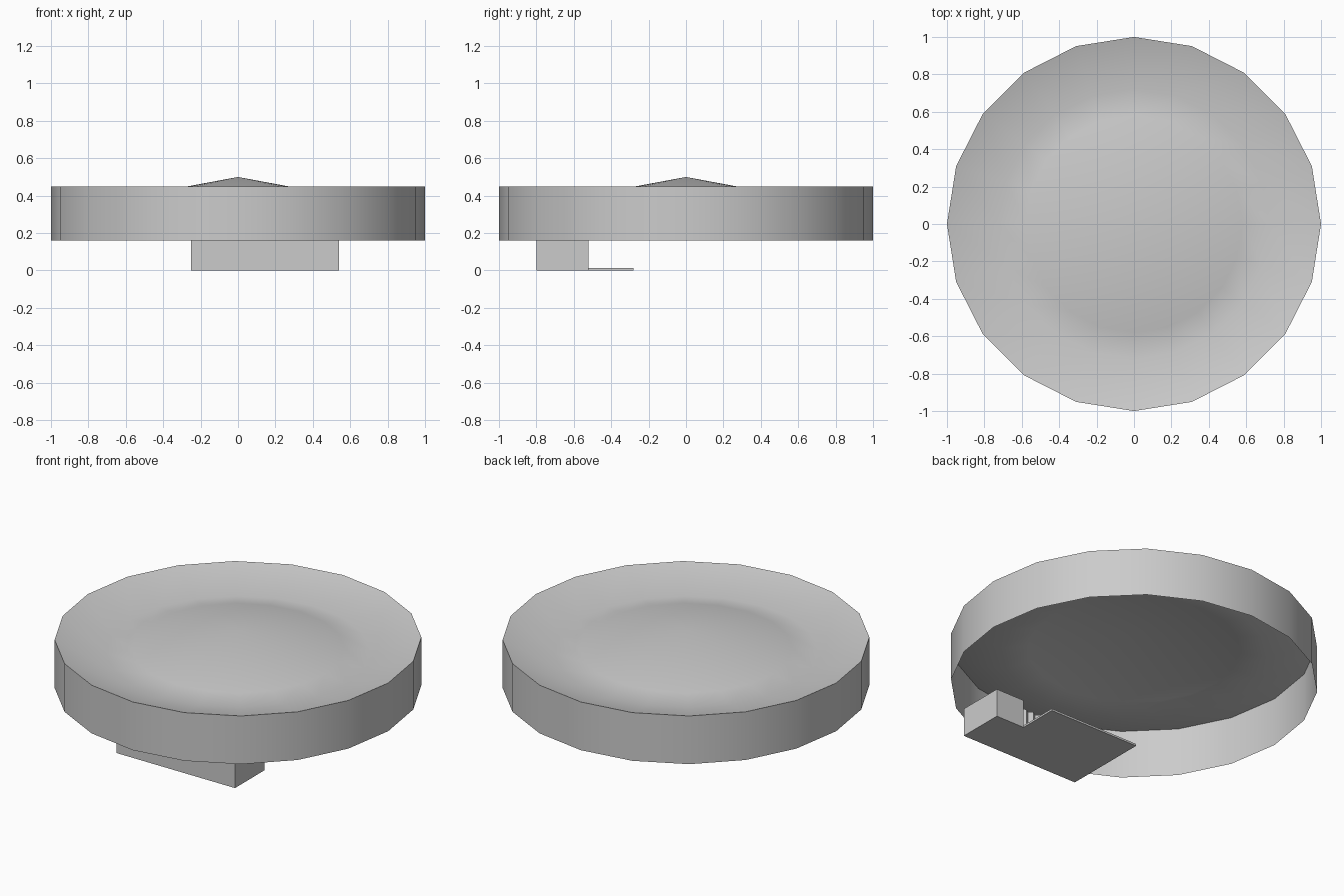
import bpy, bmesh, math

if "Cube" in bpy.data.objects:
    bpy.data.objects.remove(bpy.data.objects["Cube"])

N = 20


def make_object(name, bm, smooth=False):
    mesh = bpy.data.meshes.new(name)
    bm.to_mesh(mesh)
    bm.free()
    obj = bpy.data.objects.new(name, mesh)
    bpy.context.collection.objects.link(obj)
    if smooth:
        bpy.ops.object.select_all(action='DESELECT')
        obj.select_set(True)
        bpy.context.view_layer.objects.active = obj
        bpy.ops.object.shade_smooth_by_angle(angle=math.radians(40))
    return obj


def prism(name, outline, z0, z1):
    """Extrude a closed outline (counter-clockwise) from z0 to z1."""
    bm = bmesh.new()
    low = [bm.verts.new((x, y, z0)) for x, y in outline]
    high = [bm.verts.new((x, y, z1)) for x, y in outline]
    bm.faces.new(low[::-1])
    bm.faces.new(high)
    for i in range(len(low)):
        j = (i + 1) % len(low)
        bm.faces.new((low[i], low[j], high[j], high[i]))
    return make_object(name, bm)


# Round lid: open underneath, dished top rising to a shallow central point
bm = bmesh.new()
profile = [(1.0, 0.16), (1.0, 0.45), (0.72, 0.37), (0.58, 0.392)]
rings = [[bm.verts.new((r * math.cos(math.tau * i / N),
                        r * math.sin(math.tau * i / N), z)) for i in range(N)]
         for r, z in profile]
for a, b in zip(rings, rings[1:]):
    for i in range(N):
        j = (i + 1) % N
        bm.faces.new((a[i], a[j], b[j], b[i]))
tip = bm.verts.new((0, 0, 0.5))
for i in range(N):
    bm.faces.new((rings[-1][i], rings[-1][(i + 1) % N], tip))
make_object("dished_lid", bm, smooth=True)

# Foot block: solid right end, recessed back wall with vertical flutes
outline = [(-0.25, -0.80), (0.54, -0.80), (0.54, -0.52), (0.35, -0.52)]
flutes = 24
for i in range(flutes + 1):
    outline.append((0.35 - 0.60 * i / flutes, -0.60 if i % 2 == 0 else -0.585))
prism("foot_block", outline, 0.0, 0.17)

# Thin plate reaching back from the foot
prism("foot_plate", [(-0.25, -0.60), (0.35, -0.60), (0.35, -0.28), (-0.25, -0.28)],
      0.0, 0.012)
